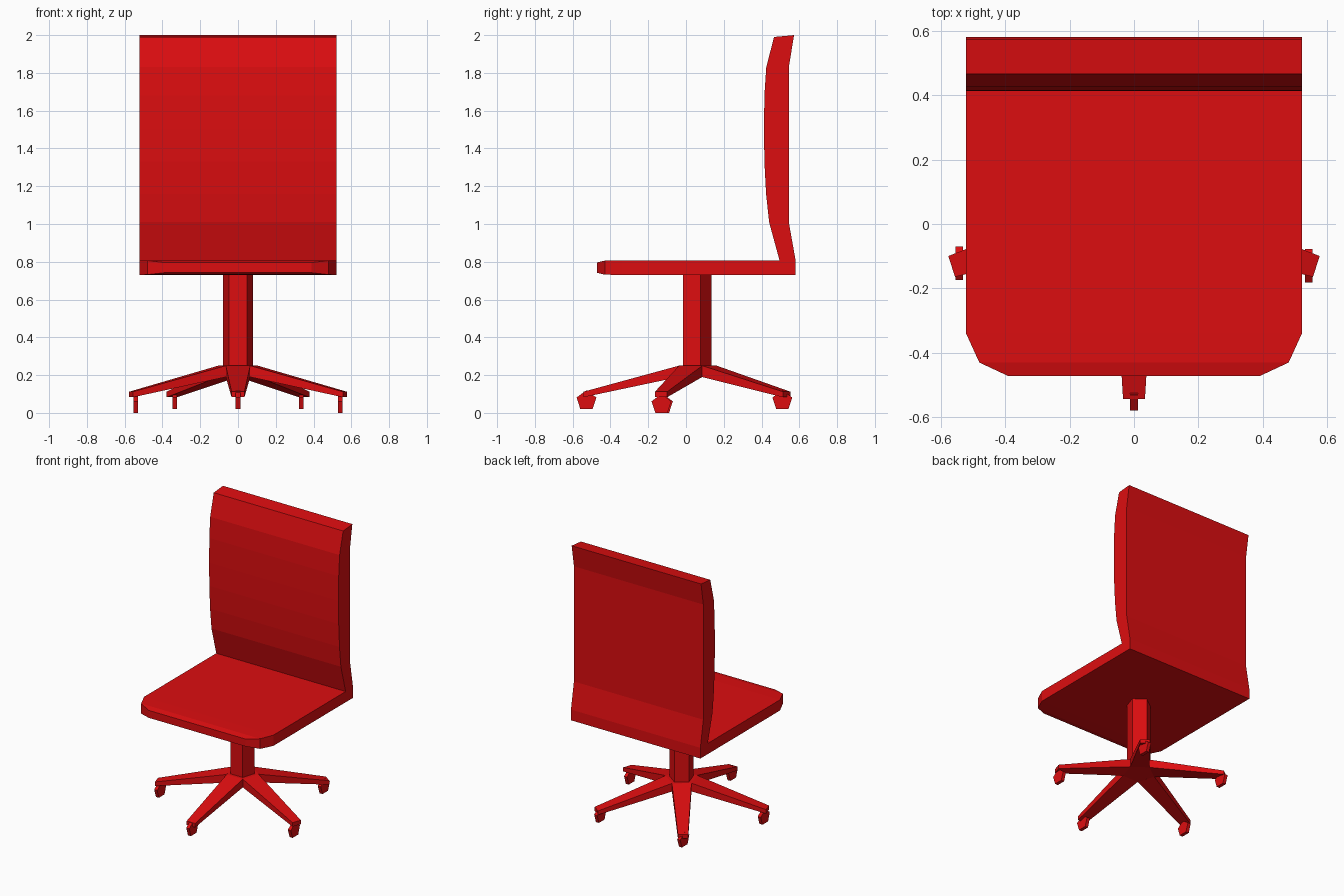
import bpy
import bmesh
from math import cos, sin, radians
from mathutils import Vector

cube = bpy.data.objects.get("Cube")
if cube:
    bpy.data.objects.remove(cube, do_unlink=True)

red = bpy.data.materials.new("red")
red.use_nodes = True
colour = (0.72, 0.004, 0.005, 1)
red.diffuse_color = colour
red.node_tree.nodes["Principled BSDF"].inputs["Base Color"].default_value = colour

AXIS_Y = 0.052      # centre of the column and star base


def loft(name, rings):
    """Skin matching rings of points and cap both ends."""
    bm = bmesh.new()
    rows = [[bm.verts.new(p) for p in ring] for ring in rings]
    count = len(rows[0])
    for a, b in zip(rows, rows[1:]):
        for i in range(count):
            j = (i + 1) % count
            bm.faces.new((a[i], a[j], b[j], b[i]))
    bm.faces.new(rows[0])
    bm.faces.new(rows[-1])
    bmesh.ops.recalc_face_normals(bm, faces=bm.faces)
    mesh = bpy.data.meshes.new(name)
    bm.to_mesh(mesh)
    bm.free()
    mesh.materials.append(red)
    obj = bpy.data.objects.new(name, mesh)
    bpy.context.collection.objects.link(obj)
    return obj


def pentagon(radius):
    """Five corners, the first pointing along the second axis."""
    return [(radius * cos(radians(90 + 72 * i)), radius * sin(radians(90 + 72 * i)))
            for i in range(5)]


def upright(name, radius, low, high):
    loft(name, [[(x, y + AXIS_Y, z) for x, y in pentagon(radius)] for z in (low, high)])


# Seat: sections from front to rear (y, half width, bottom, top)
sections = [(-0.472, 0.39, 0.742, 0.796), (-0.43, 0.48, 0.732, 0.806),
            (-0.338, 0.522, 0.73, 0.808), (0.495, 0.522, 0.73, 0.808)]
loft("seat", [[(-w, y, lo), (w, y, lo), (w, y, hi), (-w, y, hi)]
              for y, w, lo, hi in sections])

# Backrest: curved side profile drawn across the width
profile = [(0.495, 0.73), (0.495, 0.808), (0.44, 1.01), (0.424, 1.16), (0.415, 1.33),
           (0.413, 1.5), (0.415, 1.68), (0.425, 1.83), (0.466, 1.99),
           (0.572, 2.0), (0.546, 1.84), (0.546, 1.0), (0.58, 0.808), (0.58, 0.73)]
loft("backrest", [[(x, y, z) for y, z in profile] for x in (-0.522, 0.522)])

# Column and hub
upright("column", 0.083, 0.25, 0.73)
upright("hub", 0.11, 0.19, 0.25)

# Five tapered legs, each ending in a flat five-sided caster
names = ["front", "left", "back_left", "back_right", "right"]
for i, name in enumerate(names):
    angle = radians(-90 + 72 * i)
    out = Vector((cos(angle), sin(angle), 0))
    side = Vector((-sin(angle), cos(angle), 0))
    centre = Vector((0, AXIS_Y, 0))

    def end(distance, half, low, high):
        return [centre + out * distance + side * s * half + Vector((0, 0, z))
                for s, z in ((-1, low), (1, low), (1, high), (-1, high))]

    loft(name + "_leg", [end(0.089, 0.0647, 0.19, 0.25), end(0.595, 0.034, 0.083, 0.112)])

    spot = centre + out * 0.57
    spot.z = 0.0445 if name in ("left", "right") else 0.0645
    spot.y = {"front": -0.527, "left": -0.13, "right": -0.122}.get(name, 0.51)
    loft(name + "_caster", [[(spot.x + dx, spot.y + y, spot.z + z)
                             for y, z in pentagon(0.055)] for dx in (-0.012, 0.012)])
